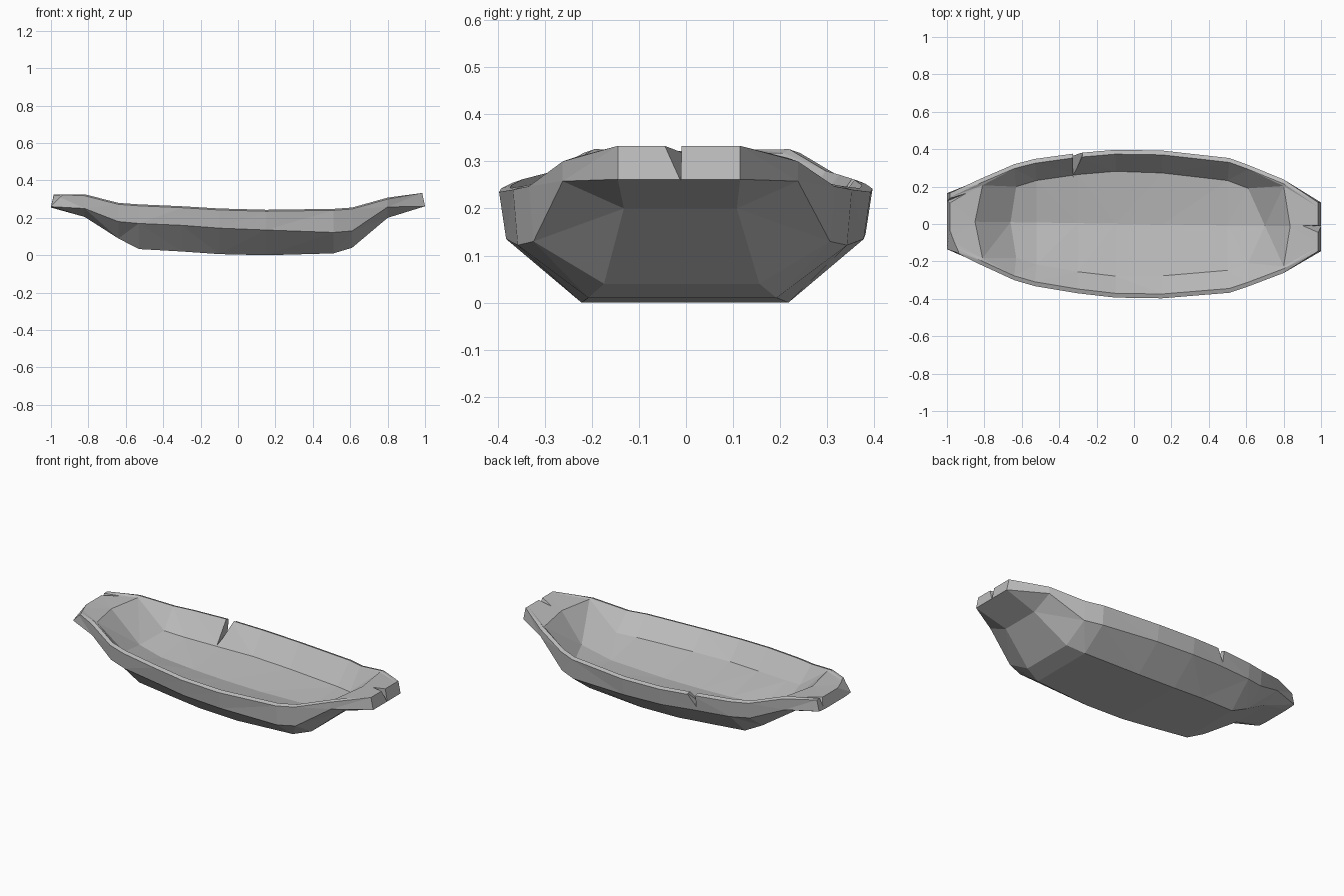
import bpy
import bmesh
from mathutils import Vector

default_cube = bpy.data.objects.get("Cube")
if default_cube:
    bpy.data.objects.remove(default_cube, do_unlink=True)

# One plain grey for the whole dish
grey = bpy.data.materials.new("plain_grey")
grey.use_nodes = True
colour = (0.5, 0.5, 0.5, 1)
grey.diffuse_color = colour
grey.node_tree.nodes["Principled BSDF"].inputs["Base Color"].default_value = colour

# Stations along the dish, each holding half widths and heights:
# x, rim (y, z), chine (y, z), underside (y, z), floor edge (x, y, z), floor middle (x, z)
stations = [
    (-1, .15, .325, .15, .26, .09, .255, -.985, .1, .322, -.985, .322),
    (-.82, .23, .326, .225, .25, .12, .205, -.81, .195, .318, -.85, .315),
    (-.64, .31, .28, .3, .18, .18, .09, -.63, .19, .17, -.66, .15),
    (-.53, .34, .272, .33, .17, .19, .033, -.52, .225, .148, -.52, .115),
    (-.3, .375, .262, .36, .16, .21, .02, -.3, .26, .133, -.3, .1),
    (-.1, .395, .25, .38, .145, .22, .006, -.1, .28, .127, -.1, .093),
    (.15, .395, .243, .38, .135, .22, 0, .15, .275, .122, .15, .09),
    (.51, .36, .248, .35, .122, .2, .01, .5, .24, .124, .5, .1),
    (.61, .325, .255, .315, .13, .165, .04, .61, .2, .138, .7, .14),
    (.8, .25, .308, .25, .258, .12, .2, .8, .215, .303, .835, .308),
    (1, .13, .333, .13, .262, .09, .262, .985, .09, .333, .985, .333),
]


def section(station):
    """Closed ring: underside, over one rim, across the floor and back."""
    (x, rim_y, rim_z, chine_y, chine_z, base_y, base_z,
     floor_x, floor_y, floor_z, middle_x, middle_z) = station
    is_end = abs(x) == 1
    top_x = floor_x if is_end else x
    slope = 0 if is_end else .008
    half = [
        Vector((x, base_y, base_z)),
        Vector((x, chine_y, chine_z)),
        Vector((top_x, rim_y, rim_z - slope)),
        Vector((top_x, rim_y - .023, rim_z)),
        Vector((floor_x, floor_y, floor_z)),
    ]
    mirrored = [Vector((p.x, -p.y, p.z)) for p in reversed(half)]
    # The hollow is shallower towards the front
    mirrored[0].z += .18 * (rim_z - floor_z)
    ring = half + [Vector((middle_x, 0, middle_z))] + mirrored
    # The dish sits slightly askew along its length
    return [p + Vector((0, -.015 * x, 0)) for p in ring]


def finish(name, bm):
    """Turn a bmesh into a named, flat shaded grey object."""
    bmesh.ops.recalc_face_normals(bm, faces=bm.faces[:])
    mesh = bpy.data.meshes.new(name)
    bm.to_mesh(mesh)
    bm.free()
    mesh.materials.append(grey)
    obj = bpy.data.objects.new(name, mesh)
    bpy.context.scene.collection.objects.link(obj)
    return obj


# Dish body, lofted through the sections
bm = bmesh.new()
rings = [[bm.verts.new(p) for p in section(station)] for station in stations]
for ring, following in zip(rings, rings[1:]):
    for i in range(len(ring)):
        j = (i + 1) % len(ring)
        bm.faces.new((ring[i], ring[j], following[j], following[i]))
bm.faces.new(rings[0])
bm.faces.new(rings[-1])
bmesh.ops.triangulate(bm, faces=bm.faces[:])
dish = finish("dish_body", bm)


def cut_wedge(name, points):
    """Cut a convex wedge out of the dish."""
    wedge_bm = bmesh.new()
    verts = [wedge_bm.verts.new(p) for p in points]
    bmesh.ops.convex_hull(wedge_bm, input=verts)
    wedge = finish(name, wedge_bm)
    wedge.hide_render = True
    cut = dish.modifiers.new(name, 'BOOLEAN')
    cut.operation = 'DIFFERENCE'
    cut.solver = 'EXACT'
    cut.object = wedge


# Cracks in the back wall and both handles, and a chipped handle corner
cut_wedge("back_wall_crack", [
    (-.325, .25, .132), (-.325, .25, .3), (-.31, .25, .3),
    (-.325, .42, .21), (-.325, .42, .3), (-.255, .42, .3),
])
cut_wedge("left_handle_crack", [
    (.83, -.005, .36), (1.03, -.01, .36), (1.03, -.075, .36), (1.03, -.012, .24),
])
cut_wedge("right_handle_crack", [
    (-.81, .2, .36), (-1.03, .07, .36), (-1.03, .13, .36), (-1.03, .11, .26),
])
cut_wedge("right_handle_chip", [
    (-1.014, -.143, .244), (-.9, -.228, .335), (-1.005, .052, .335), (-1.1, -.3, .45),
])

# Bake the cuts so that only the finished dish remains
bpy.context.view_layer.update()
evaluated = dish.evaluated_get(bpy.context.evaluated_depsgraph_get())
finished = bpy.data.meshes.new_from_object(evaluated)
wedges = [modifier.object for modifier in dish.modifiers]
dish.modifiers.clear()
dish.data = finished
for wedge in wedges:
    bpy.data.objects.remove(wedge, do_unlink=True)
